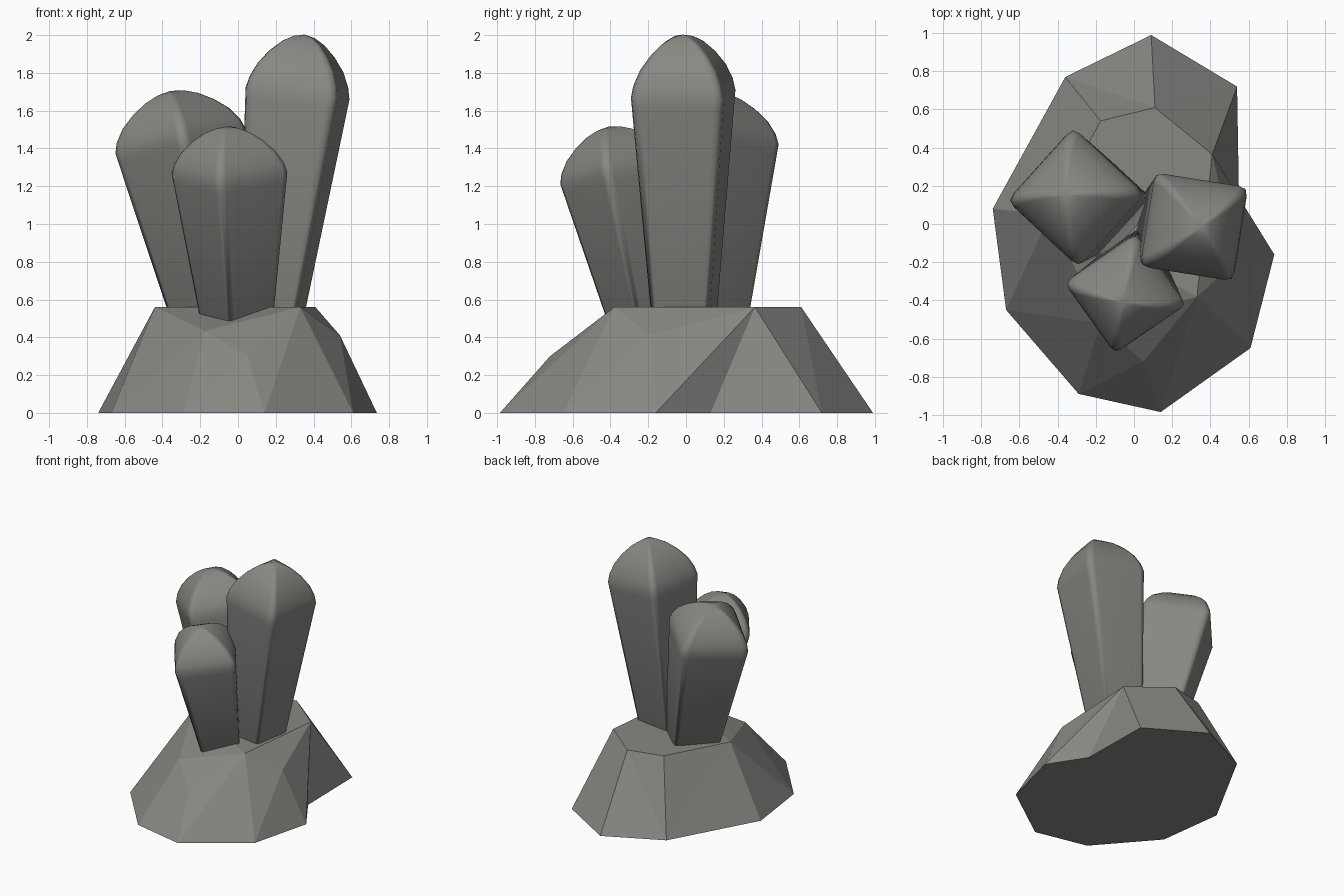
import bpy, math
from mathutils import Vector

if "Cube" in bpy.data.objects:
    bpy.data.objects.remove(bpy.data.objects["Cube"])

stone = bpy.data.materials.new("warm_grey_stone")
stone.diffuse_color = (0.25, 0.243, 0.228, 1)
stone.use_nodes = True
stone.node_tree.nodes["Principled BSDF"].inputs["Base Color"].default_value = stone.diffuse_color


def make_object(name, verts, faces):
    mesh = bpy.data.meshes.new(name)
    mesh.from_pydata(verts, [], faces)
    mesh.materials.append(stone)
    obj = bpy.data.objects.new(name, mesh)
    bpy.context.collection.objects.link(obj)
    return obj


# Rock base: ground outline, then upper outline, both counter-clockwise
ground = [(.09, .99), (-.36, .77), (-.74, .08), (-.67, -.45), (-.29, -.89),
          (.14, -.985), (.61, -.65), (.735, -.16), (.55, .13), (.54, .72)]
upper = [(.11, .61, .56), (-.175, .54, .56), (-.44, .05, .56), (-.175, -.52, .435),
         (.05, -.72, .30), (.33, -.38, .56), (.54, -.19, .41), (.41, .365, .56)]
sides = [(0, 1, 10), (1, 11, 10), (1, 2, 12), (1, 12, 11), (2, 3, 12), (3, 13, 12),
         (3, 4, 13), (4, 14, 13), (4, 5, 14), (5, 15, 14), (5, 6, 15), (6, 16, 15),
         (6, 7, 16), (7, 17, 16), (7, 8, 17), (8, 9, 17), (9, 10, 17), (9, 0, 10)]
caps = [(10, 11, 12, 15, 17), (12, 13, 15), (13, 14, 15), (15, 16, 17),
        tuple(range(9, -1, -1))]
make_object("rock_base", [(x, y, 0) for x, y in ground] + upper, sides + caps)


# Crystals: four-sided columns widening upward, with soft corners and domed tips
def rounded_square(radius, turn):
    corners = [Vector((math.cos(turn + i * math.pi / 2),
                       math.sin(turn + i * math.pi / 2), 0)) * radius * 1.05
               for i in range(4)]
    pts = []
    for i, c in enumerate(corners):
        a = c.lerp(corners[i - 1], .10)
        b = c.lerp(corners[(i + 1) % 4], .10)
        pts += [a, c * .955, b]
    return pts


def crystal(name, foot, shoulder, radius, turn, foot_scale, tip):
    foot, shoulder = Vector(foot), Vector(shoulder)
    axis = (shoulder - foot).normalized()
    length = (shoulder - foot).length
    rot = Vector((0, 0, 1)).rotation_difference(axis)
    section = rounded_square(radius, math.radians(turn))
    slope = (1 - foot_scale) / length
    # (distance from shoulder, section scale)
    rings = [(-length - .2, foot_scale - .2 * slope), (-.05, 1 - .05 * slope),
             (0, 1), (.2 * tip, .95), (.45 * tip, .82), (.68 * tip, .62),
             (.86 * tip, .40), (.96 * tip, .20)]
    verts = [shoulder + rot @ (p * s + Vector((0, 0, d))) for d, s in rings for p in section]
    n = len(section)
    faces = [(r * n + i, r * n + (i + 1) % n, (r + 1) * n + (i + 1) % n, (r + 1) * n + i)
             for r in range(len(rings) - 1) for i in range(n)]
    verts.append(shoulder + axis * tip)
    last = (len(rings) - 1) * n
    faces += [(last + i, last + (i + 1) % n, len(verts) - 1) for i in range(n)]
    faces.append(tuple(range(n - 1, -1, -1)))
    obj = make_object(name, verts, faces)
    bpy.ops.object.select_all(action='DESELECT')
    obj.select_set(True)
    bpy.context.view_layer.objects.active = obj
    bpy.ops.object.shade_smooth_by_angle(angle=math.radians(50))
    obj.modifiers.new("even_shading", 'WEIGHTED_NORMAL')


crystal("tall_crystal", (.18, -.01, .56), (.315, -.015, 1.69), .335, 36, .64, .315)
crystal("left_crystal", (-.13, .10, .56), (-.305, .14, 1.44), .35, 2.5, .68, .27)
crystal("front_crystal", (-.01, -.23, .56), (-.045, -.365, 1.27), .31, -10, .66, .25)
